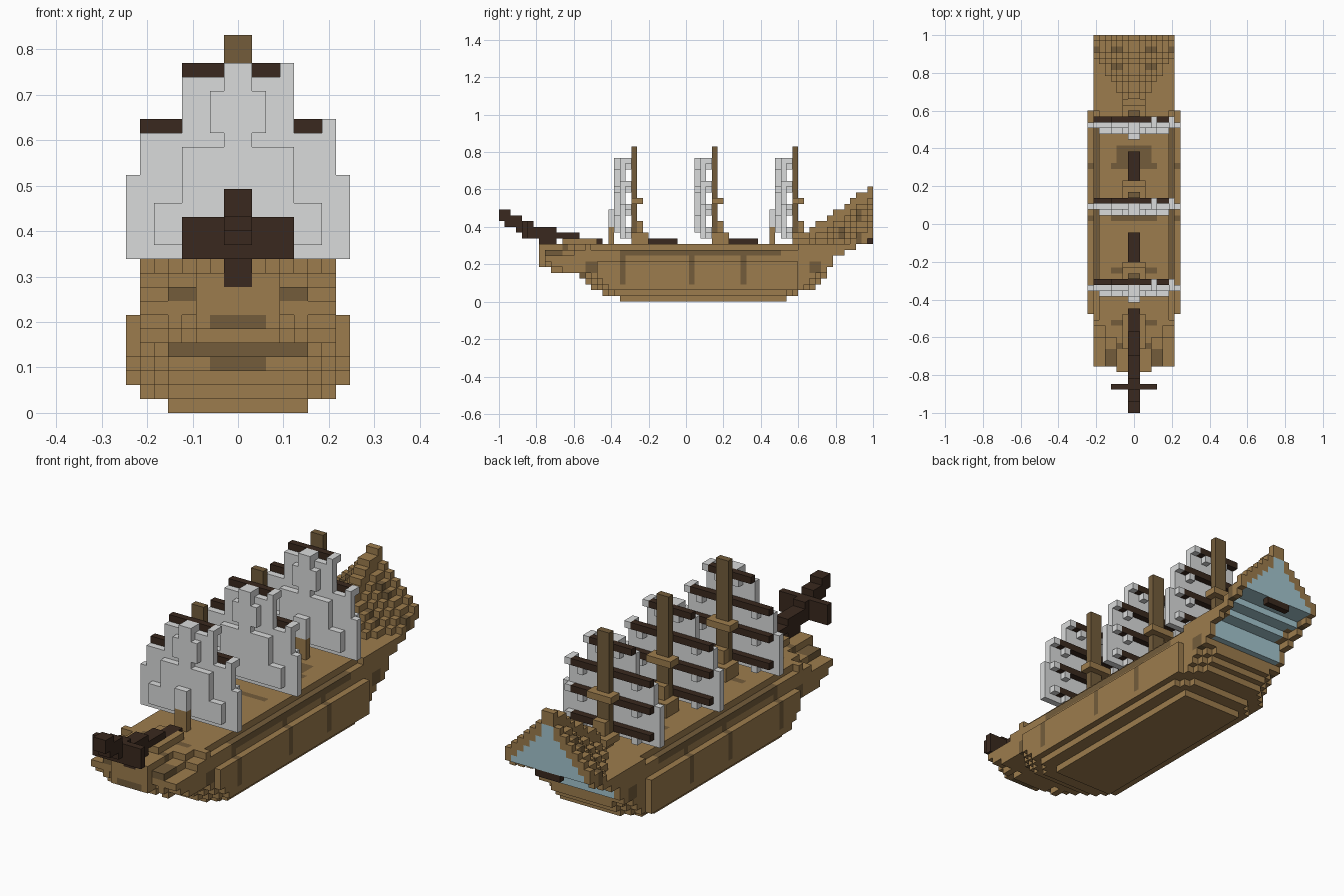
import bpy, bmesh
from mathutils import Vector

cube = bpy.data.objects.get("Cube")
if cube:
    bpy.data.objects.remove(cube)

LENGTH = 65            # blocks along the ship
V = 2 / LENGTH         # block size
MASTS = (23, 37, 51)   # block index of each mast along y


def material(name, color):
    m = bpy.data.materials.new(name)
    m.use_nodes = True
    rgba = (*color, 1)
    m.diffuse_color = rgba
    m.node_tree.nodes["Principled BSDF"].inputs["Base Color"].default_value = rgba
    return m


MATS = {
    "plank": material("plank_brown", (0.335, 0.202, 0.074)),
    "worn": material("worn_brown", (0.172, 0.108, 0.044)),
    "dark": material("dark_timber", (0.042, 0.022, 0.013)),
    "sail": material("sail_grey", (0.7, 0.71, 0.71)),
    "glass": material("window_blue", (0.37, 0.56, 0.62)),
}

# Unit face directions, each with two in-plane axes
AXES = [Vector((1, 0, 0)), Vector((0, 1, 0)), Vector((0, 0, 1))]


def skin(name, cells):
    """Turn a dict of blocks into one mesh of its exposed faces."""
    names = sorted(set(cells.values()))
    bm = bmesh.new()
    verts = {}

    def vert(p):
        key = tuple(round(c) for c in p)
        if key not in verts:
            x, y, z = key
            verts[key] = bm.verts.new((x * V, y * V - 1, z * V))
        return verts[key]

    for cell, mat in cells.items():
        base = Vector(cell)
        for i in range(3):
            n, u, w = AXES[i], AXES[(i + 1) % 3], AXES[(i + 2) % 3]
            for side in (1, -1):
                if tuple(round(c) for c in base + n * side) in cells:
                    continue
                o = base + n if side > 0 else base
                loop = [o, o + u, o + u + w, o + w][::side]
                face = bm.faces.new([vert(p) for p in loop])
                face.material_index = names.index(mat)
    mesh = bpy.data.meshes.new(name)
    bm.to_mesh(mesh)
    bm.free()
    for n in names:
        mesh.materials.append(MATS[n])
    obj = bpy.data.objects.new(name, mesh)
    bpy.context.collection.objects.link(obj)


def fill(cells, half, ys, zs, mat):
    """Fill a box of blocks centred on x = 0."""
    for x in range(-half, half):
        for y in range(*ys):
            for z in range(*zs):
                cells[x, y, z] = mat


# Hull: first and last block of each layer, from the keel up
LAYERS = [(21, 50), (18, 52), (16, 55), (15, 56), (14, 57), (9, 57),
          (7, 58), (7, 58), (7, 60), (7, 62), (7, 64)]


def span(a, z):
    """Extent along y; the stern windows sit back between the side frames."""
    if z >= len(LAYERS):
        return 7, LENGTH
    y0, y1 = LAYERS[z]
    if a < 6 and z >= 8:
        y1 = LAYERS[z - 1][1]
    # ragged underside of the bow
    if z in (5, 6) and a in (3, 5, 6):
        y0 += 2
    return y0, y1


def deck_top(a, y):
    """Height of the deck at distance a from the centre line."""
    if y < 16:
        return 10 - max(0, min(3, (a - 1) // 2 - max(0, y - 11) // 2))
    ridge = 10 + max(0, y - 50) * 0.71
    gable = a + 1 if a else 0
    return max(10, round(ridge - gable))


def half_width(y, z, y0, y1):
    if z == 0:
        return 5
    w = 8 if 2 <= z < 7 and 17 <= y < 52 else 7
    if z == 9 and 16 <= y < 52:
        w = 6
    if z < 5:
        w = min(w, 5 + y - y0, 5 + y1 - 1 - y)
    return 3 if y == 7 else w


def hull_colour(a, y, z, y1):
    # stern windows, kept below the deck planks
    if a < 6 and z < deck_top(a, y) - 1:
        if y == LENGTH - 1 and z >= 11 and z < deck_top(a + 1, y) - (a > 0):
            return "glass"
        if 6 <= z <= 11 and y >= max(57, min(y1 - 1, span(a, z - 1)[1])):
            return "glass"
    # ribs and upper strake on the sides
    if z == 8 and a == 6 and 21 <= y < 49:
        return "worn"
    if 2 < z < 8 and a > 5 and y in (21, 33, 42):
        return "worn"
    if a > 5 and z in (5, 6) and y in (15, 16, 54, 55):
        return "worn"
    # bow planks and stem
    if y == 7 and z == 9 and a < 1:
        return "dark"
    if y < 18 and ((z == 4 and a < 5) or (z == 3 and a < 2) or (z == 6 and a < 2)):
        return "worn"
    if y < 11 and z == 8 and a > 2:
        return "worn"
    # worn deck patches beside the masts and on the stern roof
    if z == 9 and a < 4 and y in (11, 15, 24, 33, 42):
        return "worn"
    if z == 9 and a < 3 and 42 < y < 46:
        return "worn"
    if z >= 10 and y in (54, 59, 62) and a in (2, 3, 6):
        return "worn"
    return "plank"


hull = {}
for x in range(-8, 8):
    a = x if x >= 0 else -x - 1
    for z in range(21):
        y0, y1 = span(a, z)
        for y in range(y0, y1):
            if a < half_width(y, z, y0, y1) and z < deck_top(a, y):
                hull[x, y, z] = hull_colour(a, y, z, y1)
fill(hull, 2, (11, 17), (10, 11), "plank")   # bowsprit step
fill(hull, 1, (14, 18), (10, 11), "dark")    # heel of the bowsprit
fill(hull, 2, (64, 65), (10, 11), "dark")    # rudder head
skin("hull", hull)

# Bowsprit, its crossbar and the centre beams on the deck
bowsprit = {}
for y in range(8):
    z = 14 - (y + 1) // 2
    fill(bowsprit, 1, (y, y + 1), (z, z + 2 + (y % 2)), "dark")
fill(bowsprit, 4, (4, 5), (11, 14), "dark")
fill(bowsprit, 1, (8, 10), (10, 13), "dark")
fill(bowsprit, 1, (10, 14), (11, 12), "dark")
skin("bowsprit", bowsprit)
for i, ys in enumerate([(25, 31), (39, 45)]):
    beam = {}
    fill(beam, 1, ys, (10, 11), "dark")
    skin(f"deck_beam_{i + 1}", beam)

# Sail rows: (bottom, top, half width), the flat cloth and its swollen middle
SAIL = [(11, 17, 8), (17, 20, 7), (20, 24, 4), (24, 25, 1)]
BULGE = [(12, 15, 6), (15, 19, 4), (19, 20, 1), (20, 23, 2), (23, 25, 1)]
YARDS = [(24, 4), (20, 7), (16, 7), (12, 7)]

for i, m in enumerate(MASTS):
    # Mast with stepped foot and lookout platform
    mast = {}
    foot = 10 if i < 2 else 11
    fill(mast, 2, (m, m + 3), (foot, 12), "plank")
    fill(mast, 1, (m, m + 2), (12, 14), "plank")
    fill(mast, 2, (m, m + 2), (17, 18), "plank")
    fill(mast, 1, (m, m + 1), (10, 27), "worn")
    skin(f"mast_{i + 1}", mast)

    # Sail with a swollen middle
    sail = {}
    for z0, z1, w in SAIL:
        fill(sail, w, (m - 2, m - 1), (z0, z1), "sail")
    for z0, z1, w in BULGE:
        fill(sail, w, (m - 3, m - 2), (z0, z1), "sail")
    # Post in front of the fore and aft sails, under a fold of cloth
    if i != 1:
        fill(sail, 1, (m - 4, m - 3), (13, 16), "sail")
        post = {}
        fill(post, 1, (m - 4, m - 3), (10, 13), "plank")
        skin(f"sail_post_{i + 1}", post)
    # Yards, with the cloth wrapped round the left end
    yards = {}
    for z, w in YARDS:
        for x in range(-w, w - 1):
            yards[x, m - 1, z] = "dark"
        sail[w - 1, m - 1, z] = "sail"
        sail[w - 1, m - 2, z] = "sail"
        for x in (-w + 2, w - 3):
            sail[x, m - 1, z - 1] = "sail"
    skin(f"sail_{i + 1}", sail)
    skin(f"yards_{i + 1}", yards)
